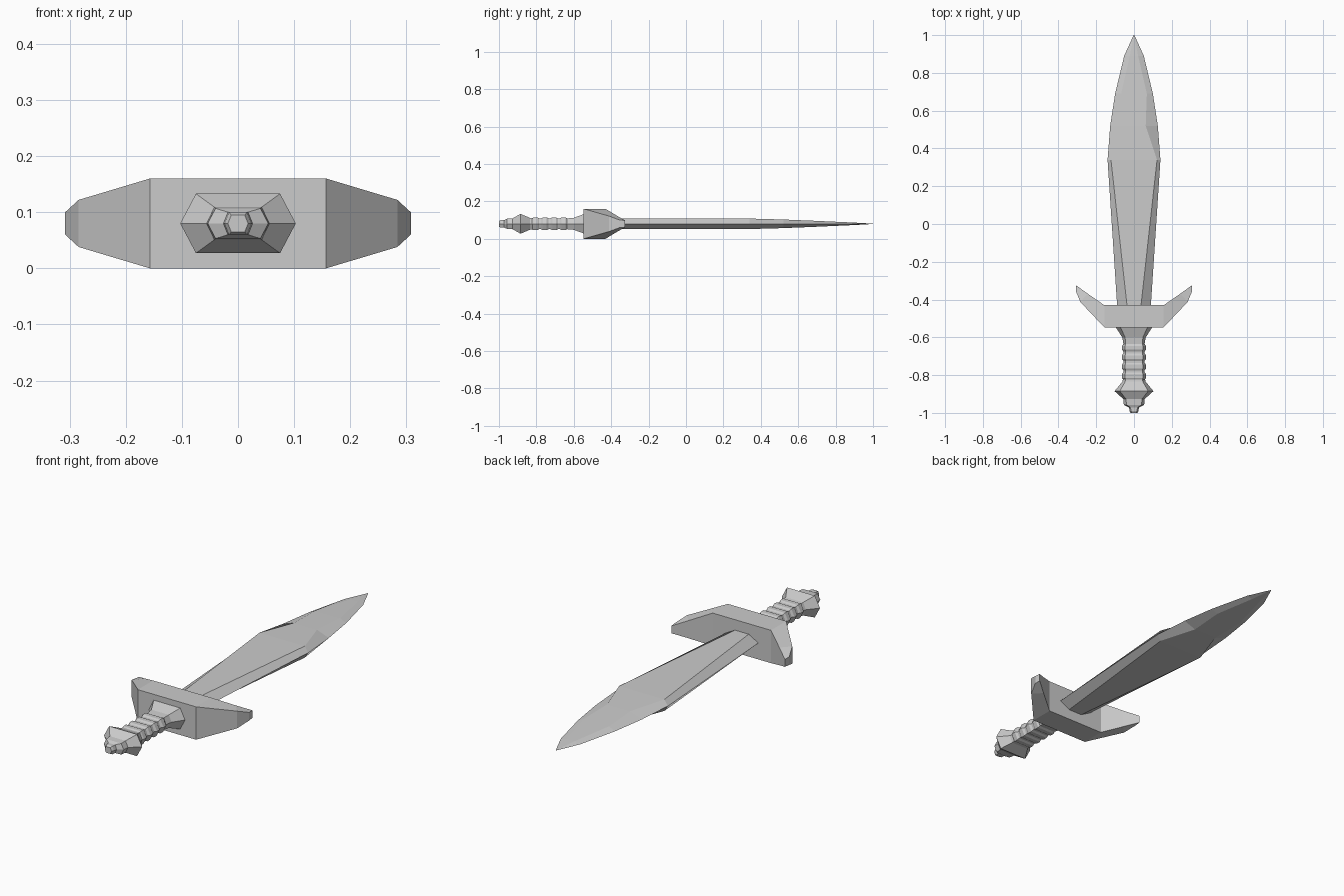
import bpy, bmesh

if "Cube" in bpy.data.objects:
    bpy.data.objects.remove(bpy.data.objects["Cube"])

ZC = 0.08  # height of the sword's centre plane


def loft(name, rings):
    """Skin equal-length rings of points and cap both ends."""
    bm = bmesh.new()
    loops = [[bm.verts.new(p) for p in r] for r in rings]
    n = len(loops[0])
    for a, b in zip(loops, loops[1:]):
        for i in range(n):
            j = (i + 1) % n
            bm.faces.new((a[i], a[j], b[j], b[i]))
    bm.faces.new(loops[0])
    bm.faces.new(loops[-1])
    bmesh.ops.recalc_face_normals(bm, faces=bm.faces)
    mesh = bpy.data.meshes.new(name)
    bm.to_mesh(mesh)
    bm.free()
    ob = bpy.data.objects.new(name, mesh)
    bpy.context.collection.objects.link(ob)
    return ob


def hexagon(y, half, flat, h):
    """Hexagon across y: points at +-half, flats of +-flat at height +-h."""
    return [(half, y, ZC), (flat, y, ZC + h), (-flat, y, ZC + h),
            (-half, y, ZC), (-flat, y, ZC - h), (flat, y, ZC - h)]


# Blade: bevelled leaf shape (y, half width, flat half width, half thickness)
loft("blade", [hexagon(*s) for s in [
    (-0.45, 0.088, 0.035, 0.029), (0.34, 0.14, 0.122, 0.028),
    (0.52, 0.126, 0.062, 0.023), (0.69, 0.1, 0.068, 0.016),
    (0.89, 0.052, 0.022, 0.007), (1.0, 0.002, 0.001, 0.001)]])

# Grip: flared collar followed by ribbed hexagonal handle
grip = [(-0.535, 0.105, 0.077, 0.056), (-0.6, 0.062, 0.047, 0.032)]
for i in range(4):
    y = -0.635 - i * 0.05
    grip += [(y, 0.056, 0.044, 0.029), (y - 0.01, 0.064, 0.047, 0.034),
             (y - 0.03, 0.064, 0.047, 0.034), (y - 0.04, 0.056, 0.044, 0.029)]
loft("grip", [hexagon(*s) for s in grip])

# Pommel: wide ring stepping down to a small button
loft("pommel", [hexagon(*s) for s in [
    (-0.82, 0.058, 0.045, 0.03), (-0.835, 0.062, 0.047, 0.032),
    (-0.885, 0.103, 0.075, 0.053), (-0.927, 0.056, 0.042, 0.029),
    (-0.957, 0.054, 0.04, 0.027), (-0.972, 0.026, 0.018, 0.02),
    (-0.99, 0.024, 0.016, 0.02), (-1.0, 0.018, 0.012, 0.015)]])

# Crossguard: (x rear, y rear, z rear, x fore, y fore, z fore), mirrored in x
half = [(0.157, -0.547, 0.08, 0.157, -0.43, 0.08),
        (0.284, -0.413, 0.042, 0.245, -0.369, 0.043),
        (0.308, -0.355, 0.02, 0.306, -0.325, 0.018)]


def guard_ring(s, xr, yr, zr, xf, yf, zf):
    return [(s * xr, yr, ZC - zr), (s * xf, yf, ZC - zf),
            (s * xf, yf, ZC + zf), (s * xr, yr, ZC + zr)]


loft("crossguard", [guard_ring(-1, *r) for r in reversed(half)]
     + [guard_ring(1, *r) for r in half])
